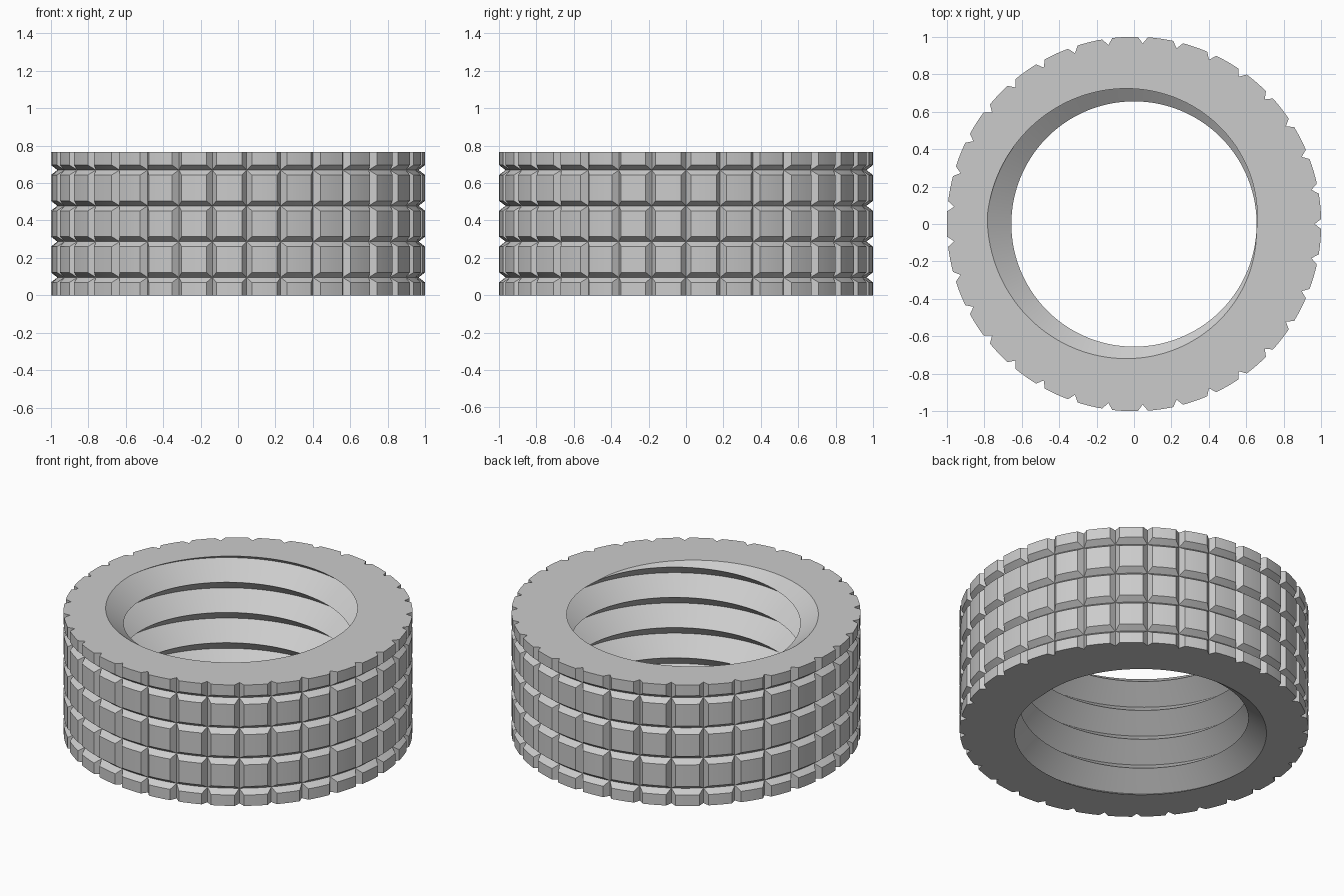
import bpy, bmesh
from math import cos, sin, pi, radians

cube = bpy.data.objects.get("Cube")
if cube:
    bpy.data.objects.remove(cube, do_unlink=True)

HEIGHT = 0.765
NOTCHES = 33          # tread blocks around the ring
GROOVES = 4           # grooves around the outside, also turns of the inner thread
PITCH = HEIGHT / GROOVES
DEPTH, HALF = 0.035, 0.027
CREST, ROOT = 0.655, 0.785
ROOT_ANGLE = radians(177)   # where the thread root meets the top face

# Columns around the ring: (angle, is notch bottom)
step = 2 * pi / NOTCHES
inner_steps = 4
columns = []
for n in range(NOTCHES):
    columns.append((n * step, True))
    for i in range(inner_steps + 1):
        columns.append((n * step + HALF + (step - 2 * HALF) * i / inner_steps, False))
columns.append((2 * pi, True))

# Rows up the tread: (height, is groove bottom)
rows = [(0, False)]
for g in range(GROOVES):
    mid = (g + 0.5) * PITCH
    rows += [(mid - HALF, False), (mid, True), (mid + HALF, False)]
rows.append((HEIGHT, False))


def point(radius, angle, z):
    return (radius * cos(angle), radius * sin(angle), z)


def thread_column(angle):
    """Zigzag section of the inner thread, clipped to the ring's height."""
    shift = (angle - ROOT_ANGLE) / (2 * pi) * PITCH
    pts = []
    for k in range(-3, 2 * GROOVES + 4):
        z = min(max(shift + k * PITCH / 2, 0), HEIGHT)
        turn = ((z - shift) / PITCH) % 1
        toward_crest = 1 - abs(2 * turn - 1)
        pts.append(point(ROOT - (ROOT - CREST) * toward_crest, angle, z))
    return pts


bm = bmesh.new()


def add_face(corners):
    """Add a face, leaving out corners that coincide."""
    kept = []
    for c in corners:
        if all(sum((a - b) ** 2 for a, b in zip(c, k)) > 1e-10 for k in kept):
            kept.append(c)
    if len(kept) > 2:
        bm.faces.new([bm.verts.new(c) for c in kept])


for (a0, low0), (a1, low1) in zip(columns, columns[1:]):
    # Tread blocks, with mitred corners where notch and groove cross
    for (z0, g0), (z1, g1) in zip(rows, rows[1:]):
        sites = [(a0, z0, low0 or g0), (a1, z0, low1 or g0),
                 (a1, z1, low1 or g1), (a0, z1, low0 or g1)]
        a, b, c, d = [point(1 - DEPTH * low, ang, z) for ang, z, low in sites]
        lows = [s[2] for s in sites]
        if sum(lows) != 3:
            add_face([a, b, c, d])
        elif lows[0] and lows[2]:
            add_face([a, b, d])
            add_face([b, c, d])
        else:
            add_face([a, b, c])
            add_face([a, c, d])

    # Inner thread
    left, right = thread_column(a0), thread_column(a1)
    for k in range(len(left) - 1):
        add_face([right[k], left[k], left[k + 1], right[k + 1]])

    # Flat side walls
    r0, r1 = 1 - DEPTH * low0, 1 - DEPTH * low1
    add_face([point(r0, a0, HEIGHT), point(r1, a1, HEIGHT), right[-1], left[-1]])
    add_face([point(r1, a1, 0), point(r0, a0, 0), left[0], right[0]])

bmesh.ops.remove_doubles(bm, verts=bm.verts, dist=1e-5)
bmesh.ops.recalc_face_normals(bm, faces=bm.faces)
mesh = bpy.data.meshes.new("tire")
bm.to_mesh(mesh)
bm.free()

tire = bpy.data.objects.new("tire", mesh)
bpy.context.collection.objects.link(tire)

# Plain grey rubber
grey = bpy.data.materials.new("light_grey")
grey.use_nodes = True
colour = (0.6, 0.6, 0.6, 1)
grey.diffuse_color = colour
for node in grey.node_tree.nodes:
    if node.type == 'BSDF_PRINCIPLED':
        node.inputs["Base Color"].default_value = colour
mesh.materials.append(grey)

bpy.ops.object.select_all(action='DESELECT')
tire.select_set(True)
bpy.context.view_layer.objects.active = tire
bpy.ops.object.shade_smooth_by_angle(angle=radians(25))
